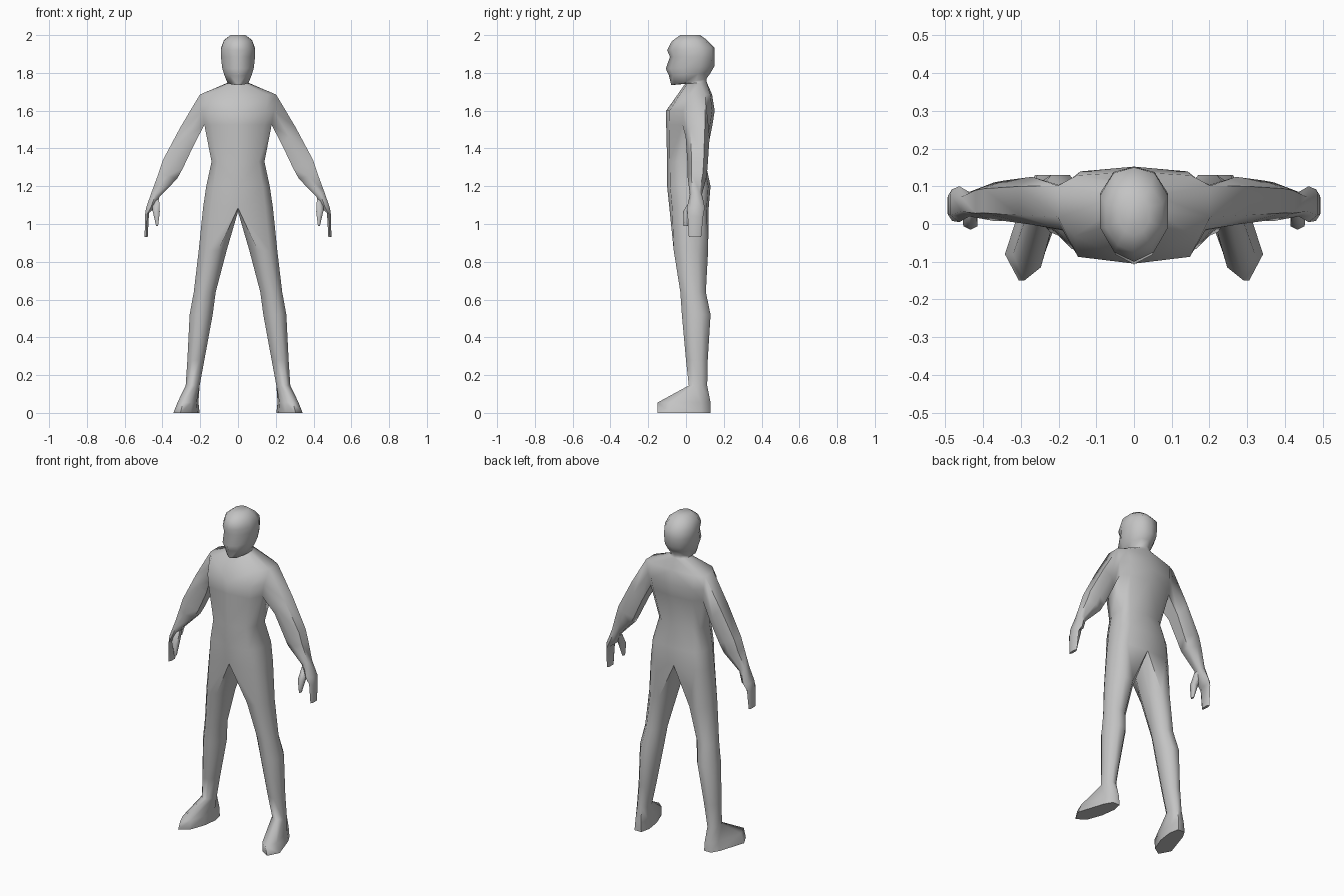
import bpy, bmesh, math

if "Cube" in bpy.data.objects:
    bpy.data.objects.remove(bpy.data.objects["Cube"])

skin = bpy.data.materials.new("plain grey")
skin.diffuse_color = (0.55, 0.55, 0.55, 1)
skin.use_nodes = True
skin.node_tree.nodes["Principled BSDF"].inputs["Base Color"].default_value = skin.diffuse_color

TORSO = [(0, 0), (.78, .07), (1, .35), (1, .8), (.75, .95), (0, 1)]
HEAD = [(0, 0), (.58, .1), (1, .36), (1, .7), (.6, .94), (0, 1)]
LEG = [(.3, .02), (.72, 0), (1, .3), (1, .7), (.7, 1), (.3, 1), (0, .7), (0, .3)]


def ring(bm, template, x0, x1, yf, yb, zf, zb=None):
    """Section scaled from a template, tilted from zf (front) to zb (back)."""
    zb = zf if zb is None else zb
    return [bm.verts.new((x0 + (x1 - x0) * u, yf + (yb - yf) * v, zf + (zb - zf) * v))
            for u, v in template]


def limb_ring(bm, xi, zi, xo, zo, yf, yb):
    """Six-sided section between an inner and an outer point."""
    xm, zm, d = (xi + xo) / 2, (zi + zo) / 2, (yb - yf) * .2
    pts = [(xi, yf + d, zi), (xm, yf, zm), (xo, yf + d, zo),
           (xo, yb - d, zo), (xm, yb, zm), (xi, yb - d, zi)]
    return [bm.verts.new(p) for p in pts]


def loft(bm, a, b, closed=True, skip=()):
    n = min(len(a), len(b))
    for i in range(n if closed else n - 1):
        if i not in skip:
            j = (i + 1) % n
            bm.faces.new((a[i], a[j], b[j], b[i]))


def chain(bm, rings, closed=True):
    for a, b in zip(rings, rings[1:]):
        loft(bm, a, b, closed)


def finish(bm, name):
    """Mirror the half, weld the middle and make the object."""
    bmesh.ops.mirror(bm, geom=bm.verts[:] + bm.edges[:] + bm.faces[:],
                     axis='X', merge_dist=.0005)
    bmesh.ops.remove_doubles(bm, verts=bm.verts[:], dist=.0005)
    bmesh.ops.recalc_face_normals(bm, faces=bm.faces[:])
    me = bpy.data.meshes.new(name)
    bm.to_mesh(me)
    bm.free()
    me.materials.append(skin)
    ob = bpy.data.objects.new(name, me)
    bpy.context.collection.objects.link(ob)
    bpy.ops.object.select_all(action='DESELECT')
    ob.select_set(True)
    bpy.context.view_layer.objects.active = ob
    bpy.ops.object.shade_smooth_by_angle(angle=math.radians(65))


bm = bmesh.new()

# torso, from crotch to shoulders: z, half width, front y, back y
torso = [ring(bm, TORSO, 0, w, f, b, z) for z, w, f, b in [
    (1.085, .185, -.088, .12), (1.2, .168, -.1, .13), (1.33, .14, -.1, .102),
    (1.525, .178, -.105, .14), (1.6, .19, -.105, .152), (1.685, .202, -.045, .138)]]
for k, (a, b) in enumerate(zip(torso, torso[1:])):
    loft(bm, a, b, False, skip=(2,) if k >= 3 else ())

# neck and head: half width, front y, back y, front z, back z
head = [torso[-1]] + [ring(bm, HEAD, 0, *r) for r in [
    (.055, -.005, .11, 1.742, 1.75), (.056, -.078, .108, 1.735, 1.768),
    (.073, -.09, .13, 1.785, 1.8), (.084, -.107, .15, 1.822, 1.835),
    (.09, -.085, .152, 1.885, 1.885), (.09, -.1, .15, 1.92, 1.935),
    (.075, -.075, .11, 1.968, 1.975), (.04, -.03, .075, 2, 2)]]
chain(bm, head, False)
bm.faces.new(head[-1])

# legs: inner x, outer x, front y, back y, z
crotch = torso[0] + [bm.verts.new((0, y, 1.065)) for y in (.06, -.02)]
legs = [crotch] + [ring(bm, LEG, *r) for r in [
    (.06, .208, -.065, .117, .86), (.118, .234, -.03, .105, .64),
    (.134, .256, -.022, .13, .52), (.178, .268, 0, .115, .28),
    (.203, .277, .015, .112, .145)]]

# feet: footprint used for the upper edge and the sole
SOLE = [(.25, -.115), (.305, -.15), (.342, -.08), (.29, .08),
        (.262, .13), (.215, .13), (.203, .07), (.215, -.02)]
legs.append([bm.verts.new((.235 + (x - .235) * .8, y, .055)) for x, y in SOLE])
legs.append([bm.verts.new((x, y, 0)) for x, y in SOLE])
chain(bm, legs)
bm.faces.new(legs[-1])

# arms: start at the armhole, end at the fingertips
low, mid, top = torso[3:6]
arms = [[low[2], mid[2], top[2], top[3], mid[3], low[3]]]
arms += [limb_ring(bm, *r) for r in [
    (.235, 1.415, .305, 1.512, -.002, .125), (.292, 1.295, .398, 1.338, .008, .115),
    (.322, 1.24, .42, 1.27, .008, .11), (.416, 1.143, .457, 1.17, .02, .085),
    (.438, 1.085, .487, 1.085, .005, .1), (.471, 1.06, .493, 1.04, .008, .092),
    (.478, .93, .494, .93, .015, .08)]]
chain(bm, arms)
bm.faces.new(arms[-1])
finish(bm, "body")

# thumbs
bm = bmesh.new()
thumb = [limb_ring(bm, *r) for r in [
    (.418, 1.135, .455, 1.11, .02, .06), (.414, 1.065, .452, 1.07, -.015, .03),
    (.423, .99, .434, .99, -.012, .01)]]
chain(bm, thumb)
bm.faces.new(thumb[0])
bm.faces.new(thumb[-1])
finish(bm, "thumbs")
